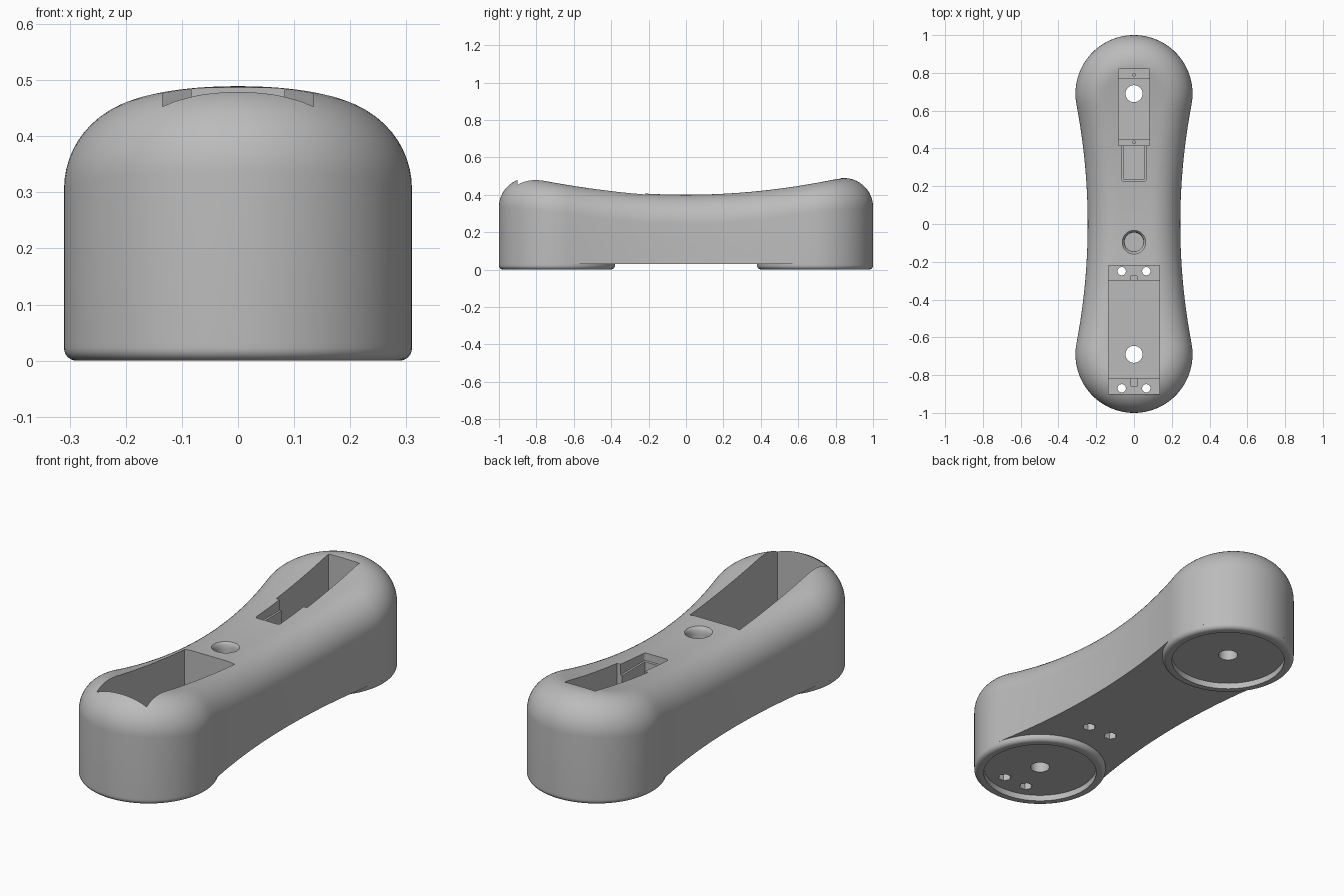
import bpy, bmesh, math
from mathutils import Vector

if "Cube" in bpy.data.objects:
    bpy.data.objects.remove(bpy.data.objects["Cube"], do_unlink=True)

grey = bpy.data.materials.new("light_grey")
grey.use_nodes = True
grey.diffuse_color = (0.5, 0.5, 0.5, 1)
grey.node_tree.nodes["Principled BSDF"].inputs["Base Color"].default_value = (0.5, 0.5, 0.5, 1)

END_R, END_Y, WAIST = 0.31, 0.69, 0.245     # plan outline
FILLET, BASE_Z = 0.155, 0.03                # top rounding, underside height


def make_object(name, bm):
    bmesh.ops.recalc_face_normals(bm, faces=bm.faces)
    mesh = bpy.data.meshes.new(name)
    bm.to_mesh(mesh)
    bm.free()
    mesh.materials.append(grey)
    obj = bpy.data.objects.new(name, mesh)
    bpy.context.collection.objects.link(obj)
    return obj


def loft(bm, rings):
    """Skin a list of closed point rings and return the vertex rings."""
    loops = [[bm.verts.new(p) for p in ring] for ring in rings]
    n = len(loops[0])
    for a, b in zip(loops, loops[1:]):
        for i in range(n):
            j = (i + 1) % n
            bm.faces.new((a[i], a[j], b[j], b[i]))
    return loops


def lathe(name, profile, x=0, y=0, sides=48, caps=True):
    bm = bmesh.new()
    rings = [[(x + r * math.cos(math.tau * i / sides), y + r * math.sin(math.tau * i / sides), z)
              for i in range(sides)] for r, z in profile]
    loops = loft(bm, rings)
    if caps:
        bm.faces.new(loops[0])
        bm.faces.new(loops[-1])
    return make_object(name, bm)


def box(half_x, y0, y1, z0, z1, bevel=0):
    bm = bmesh.new()
    bmesh.ops.create_cube(bm, size=1)
    for v in bm.verts:
        v.co = (v.co.x * 2 * half_x, (y0 + y1) / 2 + v.co.y * (y1 - y0), (z0 + z1) / 2 + v.co.z * (z1 - z0))
    if bevel:
        upright = [e for e in bm.edges if abs(e.verts[0].co.z - e.verts[1].co.z) > 0.01]
        bmesh.ops.bevel(bm, geom=upright, offset=bevel, segments=4, profile=0.5, affect='EDGES')
    return make_object("cutter", bm)


def rod(x, y, radius, z0, z1, sides=32):
    return lathe("cutter", [(radius, z0), (radius, z1)], x, y, sides)


def top_z(y):
    return 0.4 + 0.13 * y * y


def outline():
    """Half-outline points with outward normals, two end arcs joined by a concave waist."""
    c = (END_Y ** 2 + END_R ** 2 - 2 * END_R * WAIST - (END_R - WAIST) ** 2) / (2 * (END_R - WAIST))
    c = (END_Y ** 2 - (END_R - WAIST) ** 2) / (2 * (END_R - WAIST))
    waist_r, tangent = c - WAIST, math.atan2(END_Y, c)
    half = []
    steps = 28
    for i in range(steps + 1):
        a = -math.pi / 2 + (math.pi / 2 + tangent) * i / steps
        n = Vector((math.cos(a), math.sin(a)))
        half.append((Vector((0, -END_Y)) + n * END_R, n))
    for i in range(1, steps):
        a = math.pi + tangent - 2 * tangent * i / steps
        n = -Vector((math.cos(a), math.sin(a)))
        half.append((Vector((c, 0)) - n * waist_r, n))
    half += [(Vector((p.x, -p.y)), Vector((n.x, -n.y))) for p, n in reversed(half[:steps + 1])]
    left = [(Vector((-p.x, p.y)), Vector((-n.x, n.y))) for p, n in reversed(half[1:-1])]
    return half + left


def body_column(p, n):
    """One vertical strip: wall, rolling fillet against the dished top, then top."""
    tilt = 0
    for _ in range(4):
        y = (p - n * FILLET * (1 + math.sin(tilt))).y
        tilt = math.atan(0.26 * y * n.y)
    centre_z = top_z(y) - FILLET * math.cos(tilt)
    column = [(p.x, p.y, BASE_Z)]
    for i in range(15):
        a = math.pi / 2 - (math.pi / 2 + tilt) * i / 14
        q = p - n * FILLET * (1 - math.sin(a))
        column.append((q.x, q.y, centre_z + FILLET * math.cos(a)))
    start = FILLET * (1 + math.sin(tilt))
    for i in range(1, 4):
        q = p - n * (start + (0.235 - start) * i / 3)
        column.append((q.x, q.y, top_z(q.y)))
    return column


# Main body
bm = bmesh.new()
loops = loft(bm, list(zip(*[body_column(p, n) for p, n in outline()])))
bm.faces.new(loops[0])
inner, count = loops[-1], len(loops[-1])
for i in range(count // 2):
    quad = [inner[i], inner[i + 1], inner[(count - i - 1) % count], inner[(count - i) % count]]
    bm.faces.new(list(dict.fromkeys(quad)))
body = make_object("body", bm)

# Front pocket with end ledges, rear pocket with ledges, stepped slot
cutters = [
    box(0.135, -0.9, -0.22, 0.13, 0.7),
    box(0.135, -0.815, -0.3, 0.1, 0.6),
    box(0.015, -0.31, -0.275, 0.11, 0.5),
    box(0.015, -0.86, -0.81, 0.11, 0.5),
    box(0.083, 0.415, 0.82, 0.14, 0.7),
    box(0.083, 0.45, 0.77, 0.1, 0.6),
    box(0.065, 0.225, 0.43, 0.37, 0.65, 0.012),
    box(0.055, 0.238, 0.44, 0.25, 0.55),
]
# Button hole with a softened rim
cutters.append(lathe("cutter", [(0.05, 0.3), (0.05, 0.37), (0.052, 0.385), (0.056, 0.395),
                                (0.063, 0.402), (0.09, 0.43)], 0, -0.095))
# Cable holes, small screw holes, bolt holes and hexagonal nut seats
for s in (-1, 1):
    cutters.append(rod(0, s * END_Y, 0.045, -0.02, 0.25))
for y in (0.433, 0.79):
    cutters.append(rod(0, y, 0.007, 0.08, 0.2, 12))
for y in (-0.25, -0.87):
    for x in (-0.065, 0.065):
        cutters.append(rod(x, y, 0.022, 0, 0.25, 24))
        cutters.append(rod(x, y, 0.031, 0, 0.075, 6))

bpy.context.view_layer.objects.active = body
for cutter in cutters:
    mod = body.modifiers.new("cut", 'BOOLEAN')
    mod.operation, mod.solver, mod.object = 'DIFFERENCE', 'EXACT', cutter
    bpy.ops.object.modifier_apply(modifier=mod.name)
    bpy.data.objects.remove(cutter, do_unlink=True)

# Rounded foot rings around the recessed underside
edge = 0.022
foot_profile = [(END_R, BASE_Z)]
for i in range(7):
    a = math.pi / 2 * i / 6
    foot_profile.append((END_R - edge + edge * math.cos(a), edge - edge * math.sin(a)))
foot_profile += [(0.265, 0), (0.265, BASE_Z), (END_R, BASE_Z)]
feet = [lathe(name, foot_profile, 0, y, 96, caps=False)
        for name, y in (("front_foot", -END_Y), ("rear_foot", END_Y))]

bpy.ops.object.select_all(action='DESELECT')
for obj in [body] + feet:
    obj.select_set(True)
bpy.ops.object.shade_smooth_by_angle(angle=math.radians(30))
